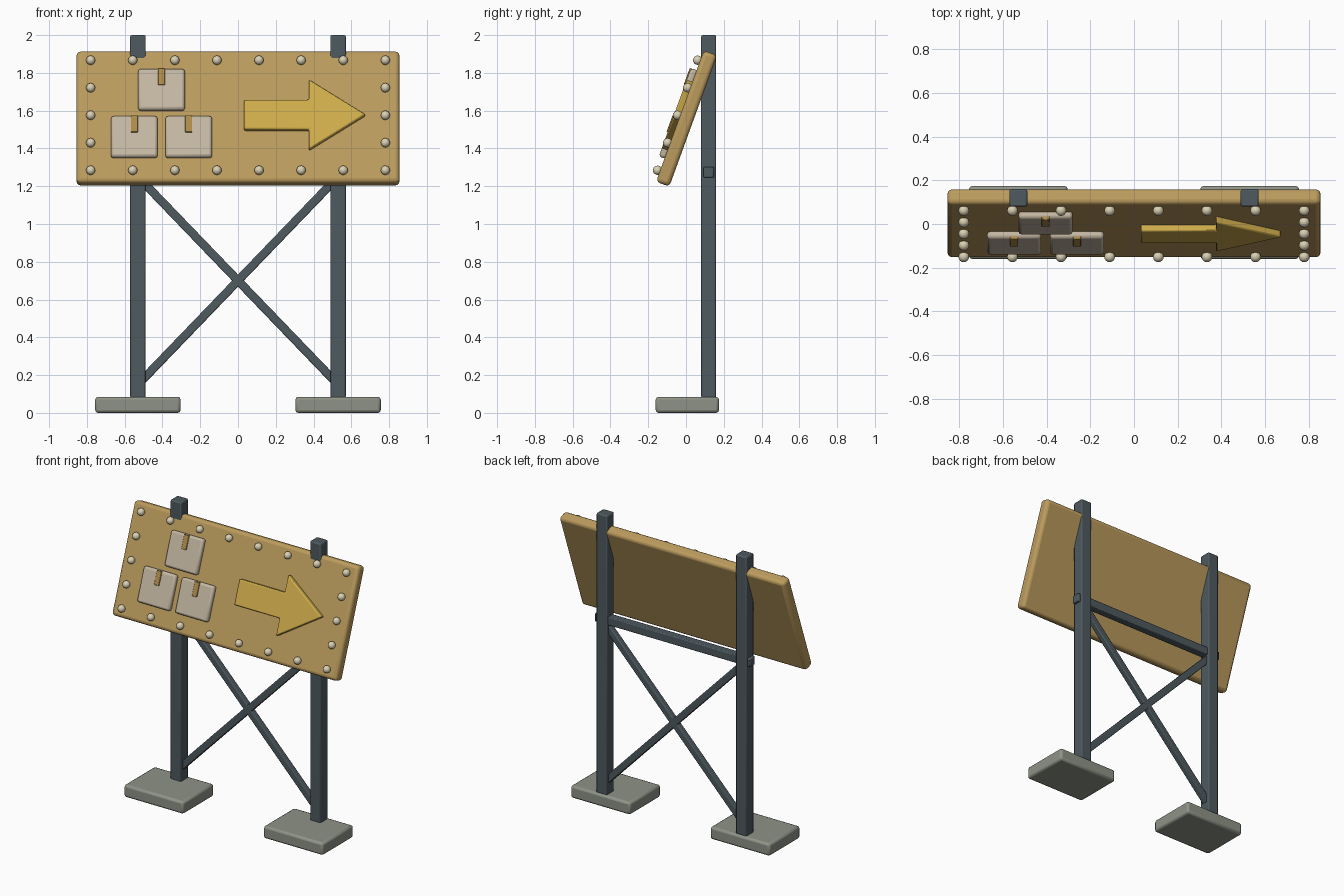
import bpy, bmesh, math
from mathutils import Matrix, Vector

if "Cube" in bpy.data.objects:
    bpy.data.objects.remove(bpy.data.objects["Cube"])


def mat(name, rgb):
    m = bpy.data.materials.new(name)
    m.diffuse_color = (*rgb, 1)
    m.use_nodes = True
    m.node_tree.nodes["Principled BSDF"].inputs["Base Color"].default_value = m.diffuse_color
    return m


STEEL = mat("steel", (0.075, 0.10, 0.115))
WOOD = mat("wood", (0.50, 0.33, 0.11))
STONE = mat("concrete", (0.27, 0.29, 0.24))
CARD = mat("pale_card", (0.55, 0.47, 0.36))
TAPE = mat("tape", (0.42, 0.26, 0.07))
YELLOW = mat("yellow", (0.62, 0.41, 0.07))
METAL = mat("rivet_metal", (0.70, 0.63, 0.45))

# tilted frame of the sign: local x right, -y out of the face, z up the board
TILT = Matrix.Translation((0, 0.003, 1.5585)) @ Matrix.Rotation(math.radians(-20), 4, 'X')
FACE = -0.0375


def finish(name, bm, matrix, material, bevel=0, segments=2):
    bmesh.ops.recalc_face_normals(bm, faces=bm.faces)
    me = bpy.data.meshes.new(name)
    bm.to_mesh(me)
    bm.free()
    ob = bpy.data.objects.new(name, me)
    bpy.context.collection.objects.link(ob)
    ob.matrix_world = matrix
    me.materials.append(material)
    if bevel:
        mod = ob.modifiers.new("bevel", 'BEVEL')
        mod.width, mod.segments = bevel, segments
        mod.limit_method, mod.angle_limit = 'ANGLE', math.radians(30)
    bpy.ops.object.select_all(action='DESELECT')
    ob.select_set(True)
    bpy.context.view_layer.objects.active = ob
    bpy.ops.object.shade_smooth_by_angle(angle=math.radians(35))
    return ob


def box(name, size, loc, material, bevel, frame=Matrix(), segments=2):
    bm = bmesh.new()
    bmesh.ops.create_cube(bm, size=1)
    bmesh.ops.scale(bm, vec=size, verts=bm.verts)
    return finish(name, bm, frame @ Matrix.Translation(loc), material, bevel, segments)


# footings, posts and crossed braces
for side, s in (("left", -1), ("right", 1)):
    box(f"{side}_footing", (0.452, 0.335, 0.085), (s * 0.53, 0.007, 0.0425), STONE, 0.015)
    box(f"{side}_post", (0.082, 0.08, 1.92), (s * 0.53, 0.12, 1.04), STEEL, 0.008)
    lean = Matrix.Translation((0, 0.12, 0.70)) @ Matrix.Rotation(s * math.atan2(0.52, 0.54), 4, 'Y')
    box(f"{side}_brace", (0.045, 0.04, 1.47), (0, 0, 0), STEEL, 0.006, lean)

# rail behind the board
box("rear_rail", (1.18, 0.055, 0.057), (0, 0.12, 1.274), STEEL, 0.006)

# sign board
box("sign_board", (1.71, 0.075, 0.74), (0, 0, 0), WOOD, 0.022, TILT, 3)

# box symbols with tape strips
for i, (x, z) in enumerate(((-0.405, 0.143), (-0.549, -0.123), (-0.261, -0.123))):
    box(f"box_symbol_{i}", (0.247, 0.04, 0.232), (x, FACE - 0.012, z), CARD, 0.014, TILT)
    box(f"box_tape_{i}", (0.037, 0.02, 0.094), (x, FACE - 0.028, z + 0.067), TAPE, 0.002, TILT, 1)

# arrow symbol, extruded from its outline
bm = bmesh.new()
half = [(0.032, 0.083), (0.376, 0.083), (0.376, 0.196)]
outline = half + [(0.675, 0)] + [(x, -z) for x, z in reversed(half)]
face = bm.faces.new([bm.verts.new((x, FACE - 0.032, z)) for x, z in outline])
ext = bmesh.ops.extrude_face_region(bm, geom=[face])
bmesh.ops.translate(bm, vec=(0, 0.04, 0),
                    verts=[v for v in ext["geom"] if isinstance(v, bmesh.types.BMVert)])
finish("arrow_symbol", bm, TILT, YELLOW, 0.008)

# rivets round the rim
spots = [(-0.78 + 1.56 * i / 7, z) for i in range(8) for z in (-0.31, 0.31)]
spots += [(x, z) for x in (-0.78, 0.78) for z in (-0.155, 0, 0.155)]
bm = bmesh.new()
for x, z in spots:
    bmesh.ops.create_uvsphere(bm, u_segments=16, v_segments=10, radius=0.0245,
                              matrix=Matrix.Translation(Vector((x, FACE - 0.013, z))))
finish("rivets", bm, TILT, METAL)
